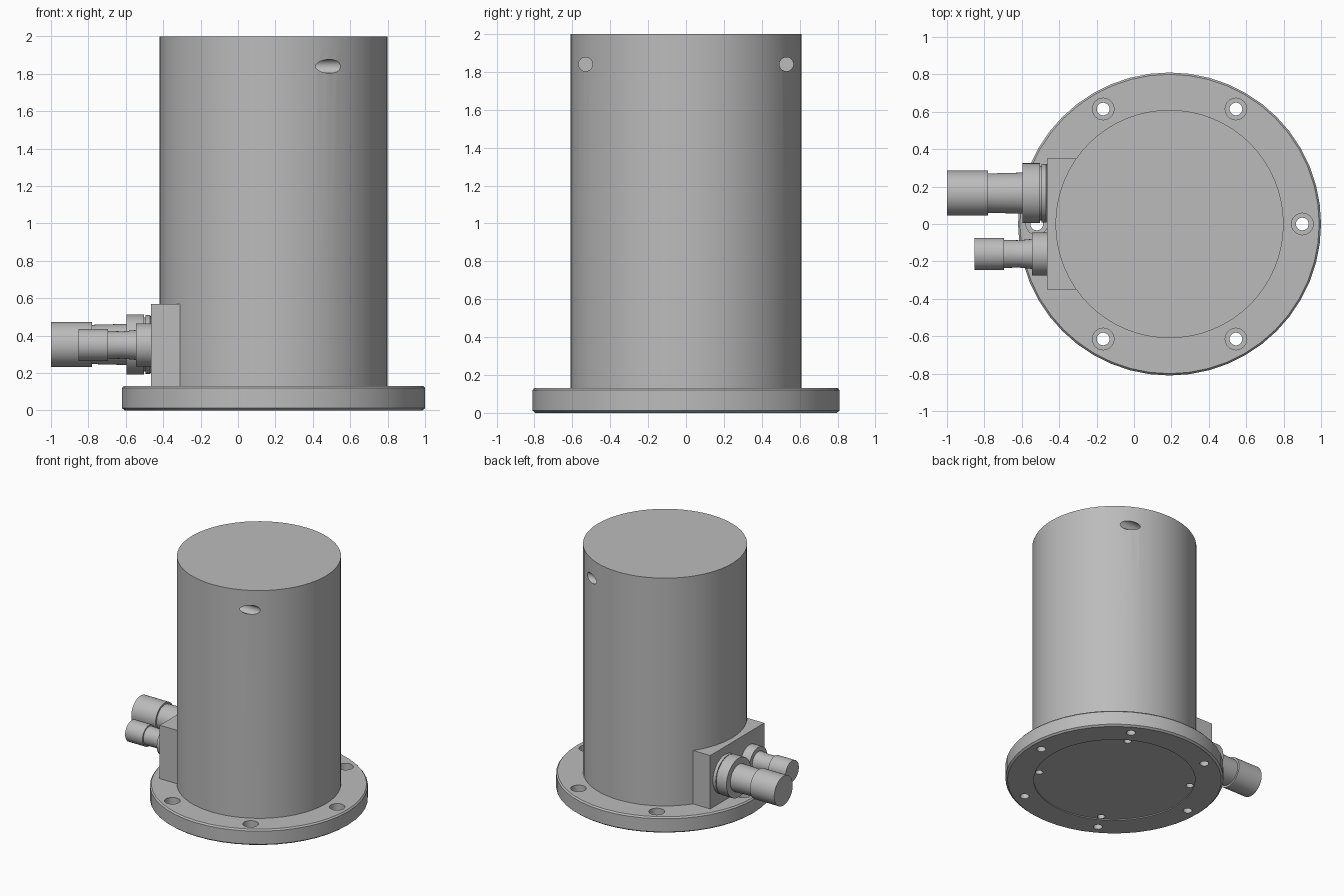
import bpy, bmesh, math
from mathutils import Matrix, Vector

cube = bpy.data.objects.get("Cube")
if cube:
    bpy.data.objects.remove(cube, do_unlink=True)

metal = bpy.data.materials.new("grey_metal")
metal.use_nodes = True
grey = (0.5, 0.5, 0.5, 1)
metal.diffuse_color = grey
metal.node_tree.nodes["Principled BSDF"].inputs["Base Color"].default_value = grey

CX = 0.19  # axis of the housing
SIDEWAYS = Matrix.Rotation(-math.pi / 2, 4, 'Y')  # turns +z to -x


def add_object(name, bm):
    bmesh.ops.recalc_face_normals(bm, faces=bm.faces)
    mesh = bpy.data.meshes.new(name)
    bm.to_mesh(mesh)
    bm.free()
    mesh.materials.append(metal)
    obj = bpy.data.objects.new(name, mesh)
    bpy.context.collection.objects.link(obj)
    return obj


def lathe(name, profile, location, turn=Matrix(), sides=48):
    """Closed solid from (radius, height) pairs around its local z axis."""
    bm = bmesh.new()
    rings = []
    for r, h in profile:
        rings.append([bm.verts.new((r * math.cos(a), r * math.sin(a), h))
                      for a in (math.tau * i / sides for i in range(sides))])
    for low, high in zip(rings, rings[1:]):
        for i in range(sides):
            j = (i + 1) % sides
            bm.faces.new((low[i], low[j], high[j], high[i]))
    bm.faces.new(rings[0])
    bm.faces.new(rings[-1])
    bm.transform(Matrix.Translation(location) @ turn)
    return add_object(name, bm)


def cut(obj, cutters):
    """Subtract the cutters, then remove them."""
    for c in cutters:
        c.hide_render = True
        mod = obj.modifiers.new("cut", 'BOOLEAN')
        mod.operation = 'DIFFERENCE'
        mod.solver = 'EXACT'
        mod.object = c
    graph = bpy.context.evaluated_depsgraph_get()
    mesh = bpy.data.meshes.new_from_object(obj.evaluated_get(graph))
    obj.modifiers.clear()
    obj.data = mesh
    for c in cutters:
        bpy.data.objects.remove(c, do_unlink=True)


def around(radius, degrees):
    a = math.radians(degrees)
    return Vector((CX + radius * math.cos(a), radius * math.sin(a), 0))


# Base flange with chamfered rims, counterbored bolt holes and recessed underside
flange = lathe("base_flange",
               [(0.795, 0), (0.81, 0.012), (0.81, 0.12), (0.80, 0.132)], (CX, 0, 0))
bolt = [(0.034, -0.1), (0.034, 0.07), (0.058, 0.07), (0.058, 0.3)]
cutters = [lathe("bolt_cutter", bolt, around(0.71, 60 * i), sides=24) for i in range(6)]
cutters.append(lathe("recess_cutter", [(0.6, -0.1), (0.6, 0.008)], (CX, 0, 0)))
cutters += [lathe("screw_cutter", [(0.028, -0.1), (0.028, 0.08)],
                  around(0.568, 60 + 90 * i), sides=20) for i in range(4)]
cut(flange, cutters)

# Cylindrical housing with two blind holes on the left
housing = lathe("housing", [(0.61, 0.1), (0.61, 2)], (CX, 0, 0), sides=64)
cut(housing, [lathe("side_hole_cutter", [(0.037, 0), (0.037, 0.6)], (0.95, s * 0.53, 1.84),
                    SIDEWAYS, sides=24) for s in (-1, 1)])

# Connector block on the right
bm = bmesh.new()
bmesh.ops.create_cube(bm, size=1)
bm.transform(Matrix.Translation((-0.3625, 0, 0.345)) @ Matrix.Diagonal((0.205, 0.7, 0.45, 1)))
block = add_object("connector_block", bm)

# Cable connectors: collar, neck and cap along -x
large = lathe("large_connector",
              [(0.15, 0), (0.157, 0.005), (0.157, 0.03), (0.145, 0.03), (0.145, 0.037),
               (0.16, 0.037), (0.16, 0.13), (0.11, 0.13), (0.105, 0.315),
               (0.12, 0.315), (0.12, 0.535)], (-0.465, 0.165, 0.353), SIDEWAYS)
small = lathe("small_connector",
              [(0.115, 0), (0.115, 0.08), (0.08, 0.08), (0.073, 0.15), (0.075, 0.23),
               (0.086, 0.23), (0.086, 0.387)], (-0.465, -0.16, 0.35), SIDEWAYS)

# Smooth round walls, crisp edges
for obj in (flange, housing, block, large, small):
    bpy.ops.object.select_all(action='DESELECT')
    obj.select_set(True)
    bpy.context.view_layer.objects.active = obj
    bpy.ops.object.shade_smooth_by_angle(angle=math.radians(30))
